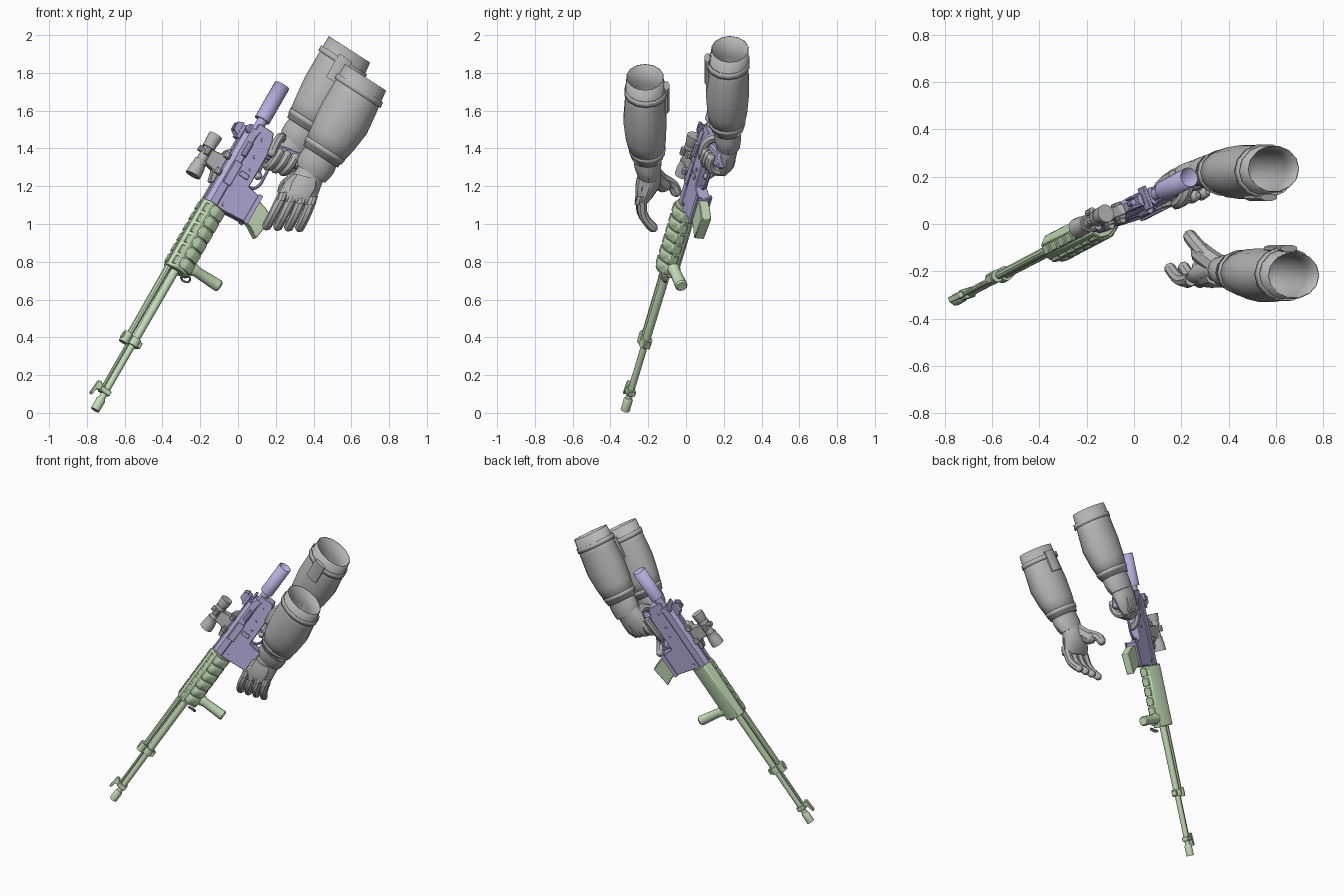
import bpy, bmesh, math
from mathutils import Matrix, Vector

cube = bpy.data.objects.get("Cube")
if cube:
    bpy.data.objects.remove(cube, do_unlink=True)


def material(name, rgb):
    m = bpy.data.materials.new(name)
    m.use_nodes = True
    m.diffuse_color = (*rgb, 1)
    m.node_tree.nodes["Principled BSDF"].inputs["Base Color"].default_value = (*rgb, 1)
    return m


GREEN = material("pale green", (0.55, 0.72, 0.47))
PURPLE = material("dusty purple", (0.46, 0.42, 0.71))
GREY = material("mid grey", (0.47, 0.47, 0.47))

# Rifle frame: local x runs muzzle to stock, y is the rifle's up, z its near side
D = Vector((0.482, 0.253, 0.839)).normalized()
U = Vector((-0.81, -0.243, 0.535))
U = (U - D * U.dot(D)).normalized()
S = D.cross(U)
RIFLE = Matrix((D, U, S)).transposed().to_4x4()
SECTION = Matrix((U, S, D)).transposed().to_4x4()
RIFLE.translation = SECTION.translation = (-0.757, -0.322, 0.015)
WORLD = Matrix.Identity(4)


def finish(name, bm, mat, frame=RIFLE, bevel=0, solid=0):
    bmesh.ops.recalc_face_normals(bm, faces=bm.faces)
    me = bpy.data.meshes.new(name)
    bm.to_mesh(me)
    bm.free()
    ob = bpy.data.objects.new(name, me)
    bpy.context.collection.objects.link(ob)
    me.materials.append(mat)
    ob.matrix_world = frame
    if bevel:
        b = ob.modifiers.new("bevel", 'BEVEL')
        b.width, b.segments = bevel, 1
    if solid:
        ob.modifiers.new("wall", 'SOLIDIFY').thickness = solid
    bpy.ops.object.select_all(action='DESELECT')
    bpy.context.view_layer.objects.active = ob
    ob.select_set(True)
    bpy.ops.object.shade_smooth_by_angle(angle=math.radians(35))


def prism(name, pts, z0, z1, mat, bevel=0.004, frame=RIFLE):
    """Flat outline extruded along the frame's third axis."""
    bm = bmesh.new()
    face = bm.faces.new([bm.verts.new((x, y, z0)) for x, y in pts])
    ext = bmesh.ops.extrude_face_region(bm, geom=[face])["geom"]
    bmesh.ops.translate(bm, vec=(0, 0, z1 - z0),
                        verts=[v for v in ext if isinstance(v, bmesh.types.BMVert)])
    finish(name, bm, mat, frame, bevel)


def box(name, a0, a1, h0, h1, w0, w1, mat, bevel=0.003):
    prism(name, [(a0, h0), (a1, h0), (a1, h1), (a0, h1)], w0, w1, mat, bevel)


def loft(name, rings, mat, frame=RIFLE, e1=(0, 1, 0), e2=(0, 0, 1), sides=14, caps=True, turn=0, solid=0):
    """Skin elliptical rings given as (x, y, z, radius1, radius2)."""
    bm = bmesh.new()
    e1, e2 = Vector(e1), Vector(e2)
    loops = []
    for x, y, z, r1, r2 in rings:
        loops.append([])
        for i in range(sides):
            t = math.tau * (i + turn) / sides
            loops[-1].append(bm.verts.new(
                Vector((x, y, z)) + e1 * r1 * math.cos(t) + e2 * r2 * math.sin(t)))
    for p, q in zip(loops, loops[1:]):
        for i in range(sides):
            j = (i + 1) % sides
            bm.faces.new((p[i], p[j], q[j], q[i]))
    if caps:
        bm.faces.new(loops[0])
        bm.faces.new(loops[-1])
    finish(name, bm, mat, frame, solid=solid)


def rod(name, steps, h, w, mat, sides=14, caps=True, solid=0):
    """Turned part along the rifle from (length, radius) steps."""
    loft(name, [(a, h, w, r, r) for a, r in steps], mat, sides=sides, caps=caps, solid=solid)


def tube(name, pts, radius, mat, frame, closed=False):
    """Rounded tube through points, used for fingers and loops."""
    cu = bpy.data.curves.new(name, 'CURVE')
    cu.dimensions = '3D'
    cu.bevel_depth, cu.bevel_resolution, cu.use_fill_caps = radius, 2, True
    cu.resolution_u = 4
    sp = cu.splines.new('BEZIER')
    pts = [Vector(p) for p in pts]
    if not closed:
        pts.append(pts[-1] + (pts[-1] - pts[-2]).normalized() * radius * 0.6)
    sp.bezier_points.add(len(pts) - 1)
    for i, (b, p) in enumerate(zip(sp.bezier_points, pts)):
        b.co, b.handle_left_type, b.handle_right_type = p, 'AUTO', 'AUTO'
        b.radius = 1 if closed else (0.5 if i == len(pts) - 1 else 1.1 - 0.2 * i / len(pts))
    sp.use_cyclic_u = closed
    ob = bpy.data.objects.new(name, cu)
    bpy.context.collection.objects.link(ob)
    cu.materials.append(mat)
    ob.matrix_world = frame
    bpy.ops.object.select_all(action='DESELECT')
    bpy.context.view_layer.objects.active = ob
    ob.select_set(True)
    bpy.ops.object.convert(target='MESH')
    bpy.ops.object.shade_smooth_by_angle(angle=math.radians(40))


# Barrel group
rod("muzzle_brake", [(0, .018), (0, .025), (.065, .025), (.075, .02)], 0, 0, GREEN)
rod("barrel", [(.06, .018), (.44, .018), (.44, .021), (.92, .023)], 0, 0, GREEN)
rod("gas_tube", [(.42, .017), (.92, .019)], .043, 0, GREEN, 10)
rod("cleaning_rod", [(.12, .009), (.42, .009)], .026, 0, GREEN, 8)
box("front_sight_base", .10, .13, -.025, .035, -.022, .022, GREEN)
prism("front_sight_blade", [(.105, .03), (.13, .03), (.15, .05), (.145, .066), (.065, .073), (.06, .06), (.10, .052)],
      -.012, .012, GREEN, .002)
rod("gas_block_collar", [(.405, .032), (.45, .032)], 0, 0, GREEN)
rod("gas_block_top", [(.395, .027), (.455, .027)], .05, 0, GREEN)
box("gas_block_web", .41, .445, -.042, .078, -.018, .018, GREEN)

# Handguard: tapered shell, rail teeth and ribbed cover on the near side
prism("handguard", [(.064, -.028), (.064, .028), (.03, .06), (-.012, .06), (-.075, .024), (-.075, -.024), (-.012, -.06), (.03, -.06)],
      .878, 1.292, GREEN, .004, SECTION)
box("handguard_rail", .885, 1.30, .055, .068, -.022, .022, GREEN)
for i in range(6):
    a = .895 + i * .066
    box("rail_tooth", a, a + .046, .06, .074, -.02, .02, GREEN)
    box("upper_cover", a, a + .05, .024, .05, .042, .058, GREEN)
    prism("side_rib", [(.016, .03), (.014, .068), (-.024, .07), (-.074, .04), (-.080, -.012), (-.05, -.01)],
          a, a + .058, GREEN, .006, SECTION)
tube("sling_loop", [(.855, -.05, .02), (.87, -.04, .05), (.88, -.07, .055), (.86, -.085, .03)],
     .006, GREY, RIFLE, closed=True)
loft("foregrip", [(.94, -.05, 0, .03, .03), (.94, -.09, 0, .035, .035), (.94, -.105, 0, .029, .029),
                  (.942, -.245, 0, .033, .033), (.942, -.255, 0, .026, .026)],
     GREEN, e1=(1, 0, 0))

# Receiver
prism("lower_receiver", [(1.29, .01), (1.29, -.055), (1.305, -.20), (1.465, -.20), (1.48, -.115),
                         (1.72, -.115), (1.80, -.085), (1.80, .01)], -.034, .034, PURPLE)
loft("upper_receiver", [(1.285, .012, 0, .052, .042), (1.72, .012, 0, .052, .042), (1.76, .0, 0, .044, .04)],
     PURPLE, sides=8, turn=.5)
box("receiver_rail", 1.30, 1.74, .05, .066, -.02, .02, PURPLE)
for w in (-.042, .034):
    box("magwell_lip", 1.30, 1.475, -.205, -.18, w, w + .008, PURPLE, 0)
box("port_cover", 1.42, 1.56, -.02, .026, .036, .044, PURPLE)
box("bolt_catch", 1.50, 1.53, -.085, -.03, .034, .042, PURPLE)
rod("forward_assist", [(1.60, .016), (1.68, .016)], .0, .045, PURPLE, 10)
for a, h in ((1.32, -.04), (1.56, -.075), (1.63, -.06), (1.73, -.05)):
    loft("receiver_pin", [(a, h, -.041, .009, .009), (a, h, .041, .009, .009)],
         PURPLE, e1=(1, 0, 0), e2=(0, 1, 0), sides=10)
box("charging_handle", 1.72, 1.77, .035, .052, -.05, .05, PURPLE)
box("rear_sight_base", 1.67, 1.75, .06, .085, -.028, .028, PURPLE)
for w in (-.027, .017):
    prism("rear_sight_ear", [(1.68, .08), (1.76, .08), (1.745, .115), (1.70, .115)], w, w + .01, PURPLE, .002)
rod("rear_sight_drum", [(1.70, .013), (1.735, .013)], .10, 0, PURPLE, 10)

# Stock tube, trigger group, grip and magazine
rod("buffer_tube", [(1.72, .028), (1.86, .028)], -.005, 0, PURPLE)
rod("stock_tube", [(1.83, .03), (1.83, .043), (2.05, .043)], -.003, 0, PURPLE, 18, False, .004)
tube("trigger_guard", [(1.48, -.11, 0), (1.50, -.155, 0), (1.58, -.168, 0), (1.65, -.15, 0), (1.66, -.11, 0)],
     .008, PURPLE, RIFLE)
tube("trigger", [(1.59, -.11, 0), (1.585, -.13, 0), (1.57, -.155, 0)], .007, PURPLE, RIFLE)
prism("pistol_grip", [(1.655, -.10), (1.75, -.09), (1.765, -.15), (1.80, -.28), (1.715, -.305), (1.68, -.17)],
      -.027, .027, PURPLE, .01)
prism("magazine", [(1.32, -.17), (1.455, -.17), (1.435, -.25), (1.405, -.31), (1.265, -.29), (1.30, -.23)],
      -.028, .028, GREEN)

# Optic
rod("scope_tube", [(1.37, .034), (1.37, .043), (1.42, .040), (1.46, .029), (1.55, .027), (1.575, .037), (1.62, .039), (1.62, .033)],
    .176, 0, GREY, 16)
for w in (-.035, .035):
    rod("scope_side_dial", [(1.495, .016), (1.535, .016)], .18, w, GREY, 10)
loft("scope_top_dial", [(1.515, .19, 0, .018, .018), (1.515, .222, 0, .018, .018)], GREY, e1=(1, 0, 0), sides=10)
prism("scope_mount", [(1.39, .064), (1.60, .064), (1.59, .085), (1.55, .10), (1.54, .16), (1.46, .16), (1.45, .10), (1.39, .085)],
      -.024, .024, GREY)
for a in (1.44, 1.54):
    rod("scope_ring", [(a, .036), (a + .022, .036)], .176, 0, GREY)
    box("mount_clamp", a, a + .035, .055, .09, -.036, .036, GREY)
    rod("clamp_knob", [(a, .015), (a + .03, .015)], .075, .04, GREY, 8)

# Armoured forearms, one shape placed twice
ACROSS = (.84, 0, -.54)
SLEEVE = [(.675, -.217, 1.777, .130, .10), (.618, -.217, 1.665, .138, .108), (.56, -.217, 1.553, .144, .117),
          (.50, -.212, 1.455, .130, .108), (.436, -.205, 1.357, .108, .085)]
CUFF = [(.47, -.207, 1.41, .09, .075), (.42, -.203, 1.325, .103, .074), (.40, -.20, 1.295, .10, .07), (.385, -.195, 1.265, .088, .062)]


def between(t, rings):
    i = min(int(t), len(rings) - 2)
    return [p + (q - p) * (t - i) for p, q in zip(rings[i], rings[i + 1])]


def arm(side, offset, sign, lean):
    place = Matrix.Translation(offset)
    sleeve, cuff = ([(x, y + lean * (z - SLEEVE[0][2]), z, p, q) for x, y, z, p, q in part]
                    for part in (SLEEVE, CUFF))
    loft(side + "_sleeve", sleeve, GREY, place, ACROSS, (0, 1, 0), 14, False, solid=.005)
    loft(side + "_glove_cuff", cuff, GREY, place, ACROSS, (0, 1, 0), 14)
    for t0, t1, grow in ((.5, .75, .010), (3.55, 3.8, .004)):
        rings = []
        for t in (t0, t1):
            x, y, z, p, q = between(t, sleeve)
            rings.append((x, y + grow * sign * .5, z, p + grow, q + grow))
        loft(side + "_strap", rings, GREY, place, ACROSS, (0, 1, 0), 14, False, solid=.007)
    # Buckled pad on the inner side of the strap
    x, y, z, p, q = between(.95, sleeve)
    pad = [(x + .035 * k, y + sign * (q + .006), z + .062 * k, .045, .016) for k in (-1, -.8, .8, 1)]
    loft(side + "_strap_pad", pad, GREY, place, ACROSS, (0, 1, 0), 8, turn=.5)


arm("front", (0, 0, 0), 1, 0)
arm("rear", (-.085, .45, .148), -1, .06)

# Open hand
PALM = (.95, 0, -.25)
loft("open_palm", [(.40, -.195, 1.30, .075, .058), (.375, -.19, 1.25, .08, .06), (.34, -.20, 1.20, .096, .062),
                   (.315, -.222, 1.145, .10, .045), (.308, -.23, 1.115, .09, .025)],
     GREY, WORLD, PALM, (0, 1, 0), 14)
loft("hand_guard_plate", [(.365, -.225, 1.25, .065, .035), (.345, -.235, 1.20, .078, .035), (.325, -.24, 1.155, .07, .03)],
     GREY, WORLD, PALM, (0, 1, 0), 10)
for i in range(4):
    kx, tx = .235 + .052 * i, .15 + .058 * i
    z = 1.15 - .008 * i
    mid = (kx * .5 + tx * .5, -.235 + .004 * i, z - .085)
    tube("open_finger", [(kx, -.235, z), mid, (tx, -.185 + .005 * i, .985 - .003 * i)], .025, GREY, WORLD)
    loft("knuckle_pad", [(kx + .008, -.24, z + .02, .024, .022), (kx - .008, -.252, z - .025, .024, .02)],
         GREY, WORLD, (1, 0, 0), (0, 1, 0), 8)
tube("thumb_base", [(.36, -.18, 1.27), (.31, -.145, 1.235), (.275, -.115, 1.205)], .045, GREY, WORLD)
tube("open_thumb", [(.32, -.15, 1.25), (.275, -.10, 1.225), (.25, -.07, 1.205), (.235, -.05, 1.165)],
     .03, GREY, WORLD)

# Gripping hand wrapped around the pistol grip
loft("grip_palm", [(.325, .225, 1.475, .078, .06), (.295, .22, 1.43, .088, .06), (.262, .215, 1.38, .092, .055),
                   (.23, .21, 1.325, .085, .045), (.205, .20, 1.285, .06, .025)],
     GREY, WORLD, ACROSS, (0, 1, 0), 14)
for i in range(3):
    h, a = -.16 - .043 * i, .012 * i
    tube("grip_finger", [(1.75 + a, h, -.06), (1.67 + a, h, -.058), (1.64 + a, h, -.005), (1.67 + a, h, .045), (1.73 + a, h, .05)],
         .024, GREY, RIFLE)
tube("trigger_finger", [(1.75, -.125, -.06), (1.66, -.125, -.055), (1.59, -.13, -.035), (1.56, -.14, 0)],
     .021, GREY, RIFLE)
tube("grip_thumb", [(1.81, -.16, -.04), (1.805, -.135, .015), (1.76, -.12, .05), (1.69, -.125, .055)],
     .025, GREY, RIFLE)
